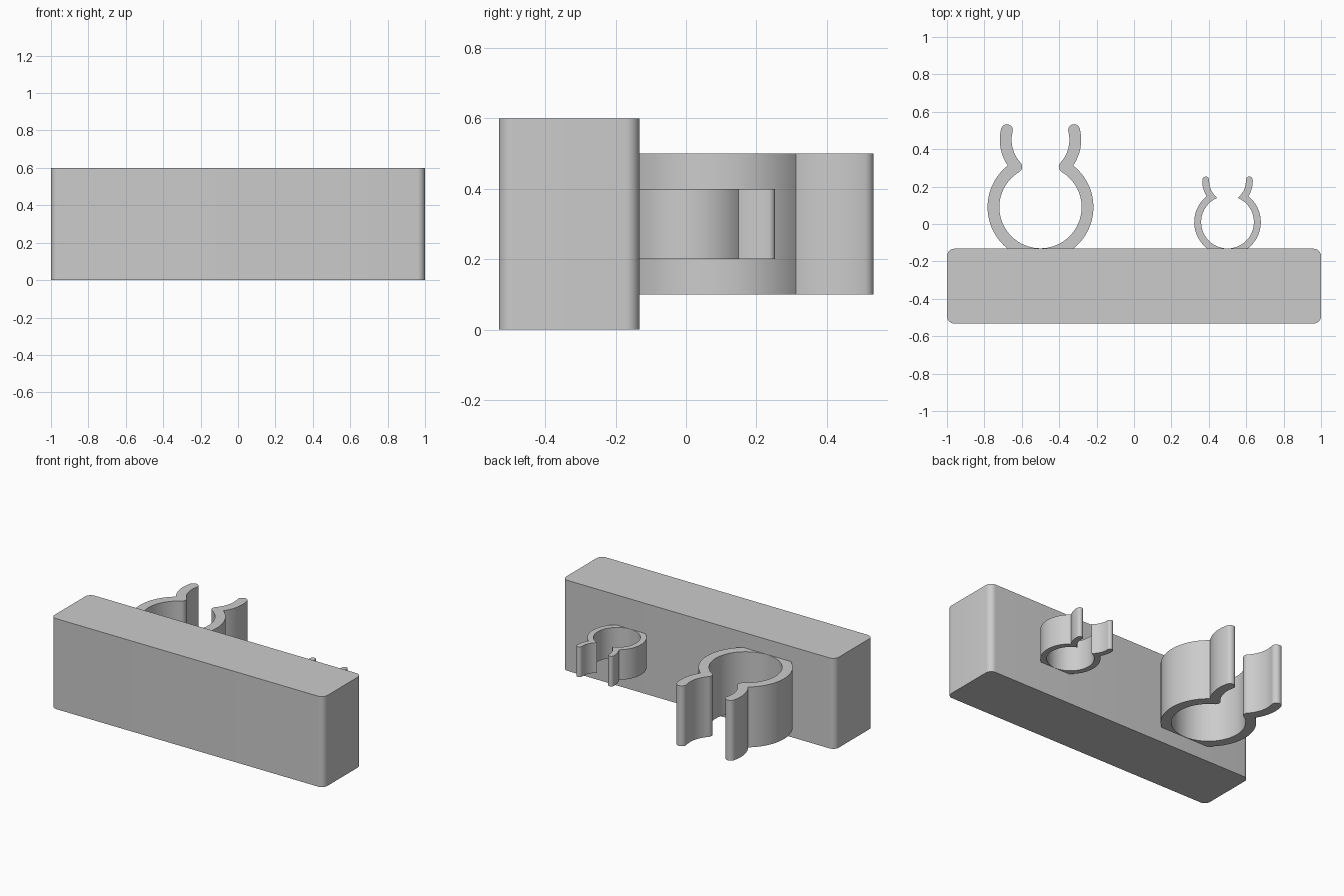
import bpy, bmesh
from math import pi, radians, sin, cos, atan2, hypot, sqrt, asin

if "Cube" in bpy.data.objects:
    bpy.data.objects.remove(bpy.data.objects["Cube"])


def arc(c, r, a0, a1, n):
    return [(c[0] + r * cos(a0 + (a1 - a0) * i / n),
             c[1] + r * sin(a0 + (a1 - a0) * i / n)) for i in range(n + 1)]


def left_crossing(c, r0, r1):
    # left crossing of a circle at the origin with a circle at c
    d = hypot(*c)
    a = (d * d + r0 * r0 - r1 * r1) / (2 * d)
    h = sqrt(r0 * r0 - a * a)
    return (a * c[0] - h * c[1]) / d, (a * c[1] + h * c[0]) / d


def angle(p, c=(0, 0)):
    return atan2(p[1] - c[1], p[0] - c[0]) % (2 * pi)


def extrude(name, pts, z0, z1, loc=(0, 0)):
    clean = []
    for p in pts:
        if not clean or hypot(p[0] - clean[-1][0], p[1] - clean[-1][1]) > 1e-5:
            clean.append(p)
    if hypot(clean[0][0] - clean[-1][0], clean[0][1] - clean[-1][1]) < 1e-5:
        clean.pop()
    bm = bmesh.new()
    face = bm.faces.new([bm.verts.new((x + loc[0], y + loc[1], z0)) for x, y in clean])
    top = bmesh.ops.extrude_face_region(bm, geom=[face])["geom"]
    bmesh.ops.translate(bm, vec=(0, 0, z1 - z0),
                        verts=[v for v in top if isinstance(v, bmesh.types.BMVert)])
    bmesh.ops.recalc_face_normals(bm, faces=bm.faces)
    me = bpy.data.meshes.new(name)
    bm.to_mesh(me)
    bm.free()
    me.shade_smooth()
    me.set_sharp_from_angle(angle=radians(30))
    ob = bpy.data.objects.new(name, me)
    bpy.context.collection.objects.link(ob)
    return ob


def clip(name, loc, z0, z1, ring_r, half_t, lip_c, lip_r, tip_dy, round_joint):
    ro, ri = ring_r + half_t, ring_r - half_t
    lo, li = lip_r + half_t, lip_r - half_t
    tip = pi - asin(tip_dy / lip_r)
    tip_c = (lip_c[0] + lip_r * cos(tip), lip_c[1] + lip_r * sin(tip))
    outer = left_crossing(lip_c, ro, lo)
    # outside of ring and lip, rounded tip
    pts = arc((0, 0), ro, 1.5 * pi, angle(outer), 32)
    pts += arc(lip_c, lo, angle(outer, lip_c), tip, 12)
    pts += arc(tip_c, half_t, tip, tip - pi, 12)
    # inside of lip, joint, inside of ring
    joint = left_crossing(lip_c, ring_r, lip_r) if round_joint else left_crossing(lip_c, ri, li)
    a_lip, a_ring = angle(joint, lip_c), angle(joint)
    pts += arc(lip_c, li, tip, a_lip, 12)
    if round_joint:
        pts += arc(joint, half_t, a_lip - pi, a_ring - pi, 10)
    pts += arc((0, 0), ri, a_ring, 1.5 * pi, 32)
    # mirrored right half
    pts += [(-x, y) for x, y in reversed(pts)]
    return extrude(name, pts, z0, z1, loc)


# Wall block with rounded upright edges
r, hx, hy = 0.04, 1.0, 0.2
block = []
for i, (sx, sy) in enumerate([(1, 1), (-1, 1), (-1, -1), (1, -1)]):
    block += arc((sx * (hx - r), sy * (hy - r)), r, i * pi / 2, (i + 1) * pi / 2, 8)
extrude("mounting_block", block, 0, 0.6, (0, -0.332))

# Spring clips, sunk slightly into the block
clip("large_clip", (-0.5, 0.09), 0.1, 0.5, 0.2515, 0.0315, (0.025, 0.36), 0.211, 0.052, True)
clip("small_clip", (0.5, 0.01), 0.2, 0.4, 0.1595, 0.0185, (0.015, 0.219), 0.1315, 0.006, False)
